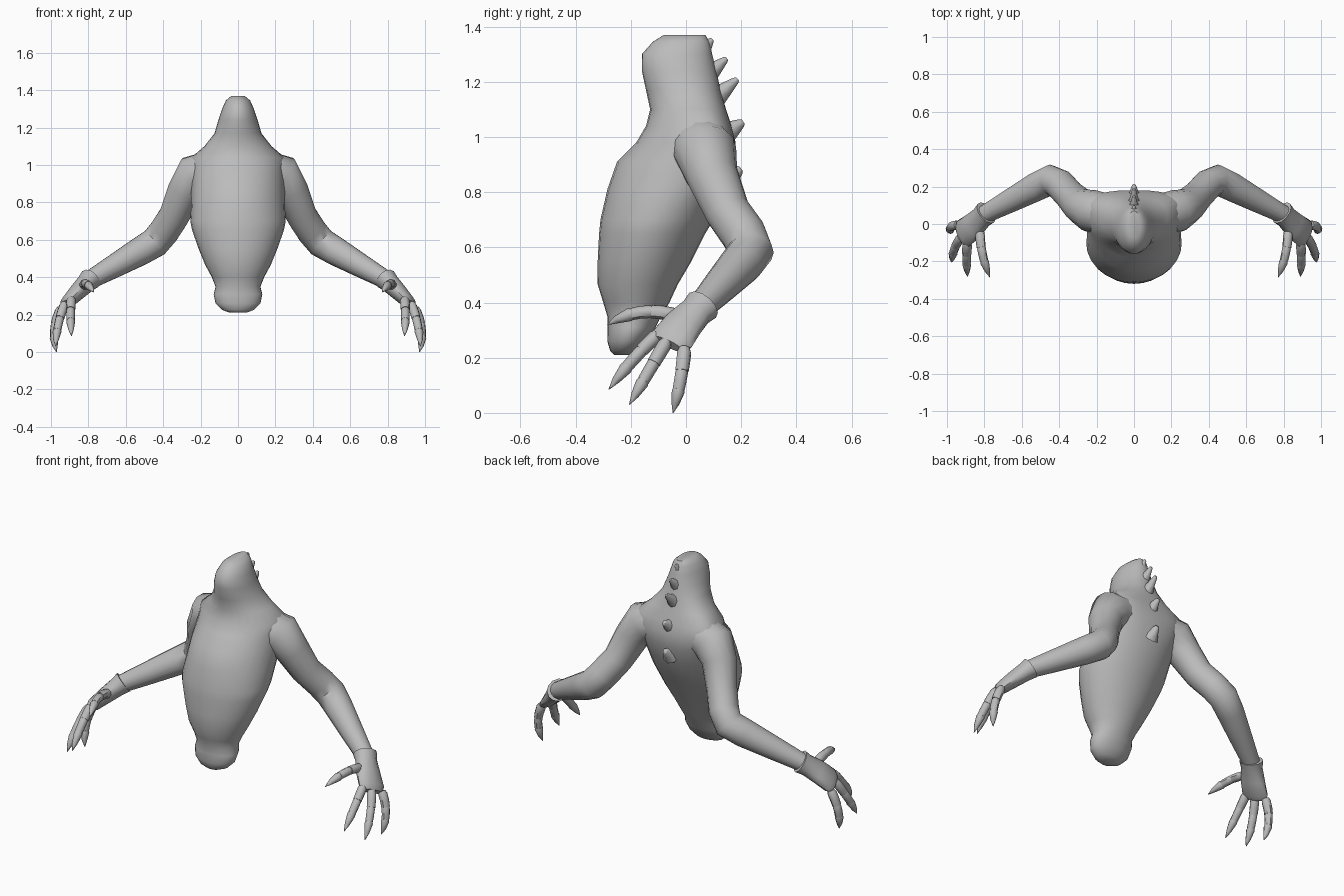
import bpy, bmesh, math
from mathutils import Vector

if "Cube" in bpy.data.objects:
    bpy.data.objects.remove(bpy.data.objects["Cube"])

skin = bpy.data.materials.new("grey_skin")
skin.diffuse_color = (0.5, 0.5, 0.5, 1)
skin.use_nodes = True
skin.node_tree.nodes["Principled BSDF"].inputs["Base Color"].default_value = skin.diffuse_color


def loft(name, rings, angle=40):
    """Skin a list of equal-length point rings, with closed ends."""
    bm = bmesh.new()
    vr = [[bm.verts.new(p) for p in r] for r in rings]
    n = len(vr[0])
    for a, b in zip(vr, vr[1:]):
        for i in range(n):
            j = (i + 1) % n
            bm.faces.new((a[i], a[j], b[j], b[i]))
    bm.faces.new(vr[0][::-1])
    bm.faces.new(vr[-1])
    bmesh.ops.recalc_face_normals(bm, faces=bm.faces)
    me = bpy.data.meshes.new(name)
    bm.to_mesh(me)
    bm.free()
    me.materials.append(skin)
    ob = bpy.data.objects.new(name, me)
    bpy.context.collection.objects.link(ob)
    bpy.ops.object.select_all(action='DESELECT')
    ob.select_set(True)
    bpy.context.view_layer.objects.active = ob
    bpy.ops.object.shade_smooth_by_angle(angle=math.radians(angle))
    return ob


def tube(name, pts, wide, thin, side=(0, 0, 1), n=12, angle=40):
    """Tube through points; wide and thin are the two radii at each point."""
    pts = [Vector(p) for p in pts]
    rings = []
    for i, p in enumerate(pts):
        t = (pts[min(i + 1, len(pts) - 1)] - pts[max(i - 1, 0)]).normalized()
        s = Vector(side)
        u = (s - t * s.dot(t)).normalized()
        v = t.cross(u)
        rings.append([p + u * wide[i] * math.cos(a) + v * thin[i] * math.sin(a)
                      for a in (2 * math.pi * k / n for k in range(n))])
    return loft(name, rings, angle)


def mirrored(ob):
    """Copy a part to the other side of the body."""
    me = ob.data.copy()
    for v in me.vertices:
        v.co.x = -v.co.x
    me.flip_normals()
    twin = bpy.data.objects.new(ob.name + "_left", me)
    bpy.context.collection.objects.link(twin)
    ob.name += "_right"


# torso and neck: height, half width, front y, back y
sections = [
    (.21, .045, -.26, -.20), (.225, .085, -.275, -.17), (.26, .12, -.285, -.14),
    (.31, .13, -.285, -.11), (.35, .12, -.285, -.09), (.40, .14, -.30, -.06),
    (.465, .175, -.32, -.03), (.55, .21, -.32, .02), (.65, .245, -.315, .07),
    (.70, .255, -.31, .10), (.81, .25, -.285, .15), (.91, .25, -.25, .18),
    (.98, .255, -.18, .18), (1.04, .25, -.145, .165), (1.10, .18, -.13, .145),
    (1.17, .125, -.145, .125), (1.24, .105, -.16, .11), (1.30, .085, -.16, .095),
    (1.345, .065, -.12, .085), (1.37, .035, -.08, .07)]
rings = []
for z, w, yf, yb in sections:
    shoulder = max(0, 1 - abs(z - 1.0) / .25)
    yc = yf + (yb - yf) * (.5 + .2 * shoulder)
    ring = []
    for k in range(28):
        a = 2 * math.pi * k / 28
        c, s = math.cos(a), math.sin(a)
        p = 1 - .3 * shoulder if s > 0 else 1
        x = w * math.copysign(abs(c) ** p, c)
        y = yc + (yb - yc) * s ** p if s > 0 else yc + (yc - yf) * s
        ring.append((x, y, z))
    rings.append(ring)
loft("torso", rings, 50)

# row of blunt back spikes: base y, base z, tip y, tip z, radius
for i, (y, z, ty, tz, r) in enumerate([
        (.06, 1.31, .095, 1.355, .03), (.085, 1.23, .148, 1.285, .035),
        (.105, 1.14, .187, 1.21, .04), (.14, 1.01, .208, 1.055, .045),
        (.14, .84, .20, .885, .05)]):
    b, t = Vector((0, y, z)), Vector((0, ty, tz))
    tube(f"back_spike_{i + 1}", [b, b.lerp(t, .5), b.lerp(t, .9), t],
         [r, r * .65, r * .35, r * .2], [r, r * .5, r * .3, r * .2], n=8, angle=60)

# arm
arm = [(.14, .05, .97), (.23, .07, .945), (.285, .095, .86), (.34, .15, .73),
       (.395, .21, .645), (.445, .235, .585), (.52, .20, .54), (.66, .125, .46),
       (.81, .045, .375)]
arm_r = [.11, .115, .095, .083, .083, .083, .078, .064, .048]
mirrored(tube("arm", arm, arm_r, arm_r, side=(0, -1, 0), n=14, angle=50))

# palm with flared cuff
mirrored(tube("palm", [(.79, .06, .39), (.815, .035, .365), (.86, -.01, .32),
                       (.91, -.05, .268), (.925, -.065, .25)],
              [.068, .062, .075, .082, .065], [.06, .052, .045, .036, .022],
              side=(-.06, -.12, .06), n=12, angle=45))

# fingers: base, middle joint, tip
fingers = {
    "thumb": ((.825, -.03, .35), (.81, -.16, .365), (.77, -.285, .32)),
    "first_finger": ((.89, -.10, .285), (.895, -.185, .20), (.89, -.28, .085)),
    "middle_finger": ((.925, -.07, .26), (.96, -.135, .15), (.975, -.205, .03)),
    "outer_finger": ((.945, -.005, .235), (.982, -.02, .12), (.97, -.047, .0)),
}
for name, (a, m, t) in fingers.items():
    a, m, t = Vector(a), Vector(m), Vector(t)

    def at(f):
        return a * (1 - f) * (1 - 2 * f) + m * 4 * f * (1 - f) + t * f * (2 * f - 1)
    for part, f0, f1, r in (("base", 0, .36, .029), ("joint", .32, .64, .026),
                            ("claw", .6, 1, .024)):
        p = [at(f0 + (f1 - f0) * q) for q in (0, .2, .65, 1)]
        k = (.75, 1, .62, .06) if part == "claw" else (.7, .9, .88, 1)
        rad = [r * q for q in k]
        if part != "claw":
            rad[3] *= .85
        mirrored(tube(f"{name}_{part}", p, rad, rad, side=(1, .2, .1), n=8, angle=45))
